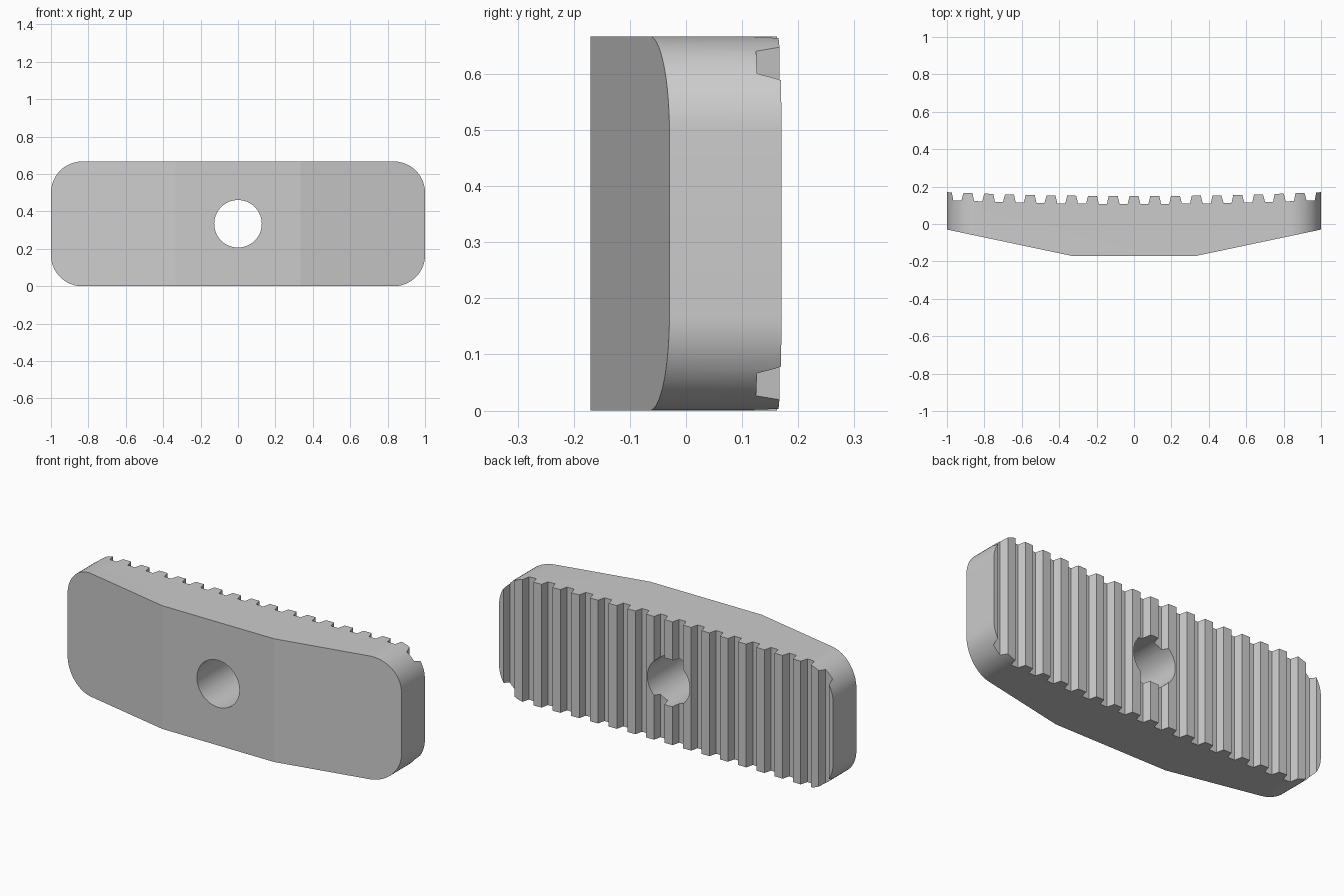
import bpy, math

default = bpy.data.objects.get("Cube")
if default:
    bpy.data.objects.remove(default, do_unlink=True)

H, R, HOLE = 0.667, 0.167, 0.127
PITCH, TEETH = 1 / 9, 9

grey = bpy.data.materials.new("light_grey")
grey.use_nodes = True
grey.diffuse_color = (0.6, 0.6, 0.6, 1)
grey.node_tree.nodes["Principled BSDF"].inputs["Base Color"].default_value = (0.6, 0.6, 0.6, 1)


def prism(name, outline, a, b, place):
    """Extrude a closed 2D outline from a to b; place maps (u, v, w) to a point."""
    n = len(outline)
    verts = [place(u, v, w) for w in (a, b) for u, v in outline]
    faces = [tuple(range(n))[::-1], tuple(range(n, 2 * n))]
    faces += [(i, (i + 1) % n, n + (i + 1) % n, n + i) for i in range(n)]
    mesh = bpy.data.meshes.new(name)
    mesh.from_pydata(verts, [], faces)
    mesh.materials.append(grey)
    obj = bpy.data.objects.new(name, mesh)
    bpy.context.collection.objects.link(obj)
    # make all normals point outward
    bpy.context.view_layer.objects.active = obj
    obj.select_set(True)
    bpy.ops.object.mode_set(mode='EDIT')
    bpy.ops.mesh.select_all(action='SELECT')
    bpy.ops.mesh.normals_make_consistent(inside=False)
    bpy.ops.object.mode_set(mode='OBJECT')
    obj.select_set(False)
    return obj


def along_y(u, v, w):
    return (u, w, v)


def along_z(u, v, w):
    return (u, v, w)


# Plan profile: faceted front, gently arched row of teeth on the back
profile = [(-1.06, -0.017), (-0.335, -0.17), (0.335, -0.17), (1.06, -0.017)]
for i in range(TEETH, -TEETH - 1, -1):
    x = i * PITCH
    tilt = 0.042 * x
    root = 0.107 + 0.021 * x * x
    for dx, dy in ((0.034, 0), (0.024, 0.042), (-0.024, 0.042), (-0.034, 0)):
        profile.append((x + dx - tilt * dy, root + dy + tilt * dx))
body = prism("toothed_pad", profile, -0.1, H + 0.1, along_z)

# Rounded front outline
outline = []
for k, (cx, cz) in enumerate(((1 - R, H - R), (R - 1, H - R), (R - 1, R), (1 - R, R))):
    for j in range(17):
        t = math.pi / 2 * (k + j / 16)
        outline.append((cx + R * math.cos(t), cz + R * math.sin(t)))
rounding = prism("rounded_outline_cutter", outline, -0.5, 0.5, along_y)

# Round through hole
circle = [(HOLE * math.cos(math.tau * i / 64), H / 2 + HOLE * math.sin(math.tau * i / 64))
          for i in range(64)]
hole = prism("hole_cutter", circle, -0.6, 0.6, along_y)

for cutter, operation in ((rounding, 'INTERSECT'), (hole, 'DIFFERENCE')):
    mod = body.modifiers.new(cutter.name, 'BOOLEAN')
    mod.operation = operation
    mod.solver = 'EXACT'
    mod.object = cutter
    bpy.context.view_layer.objects.active = body
    bpy.ops.object.modifier_apply(modifier=mod.name)
    bpy.data.objects.remove(cutter, do_unlink=True)

body.select_set(True)
bpy.ops.object.shade_smooth_by_angle(angle=math.radians(10))
